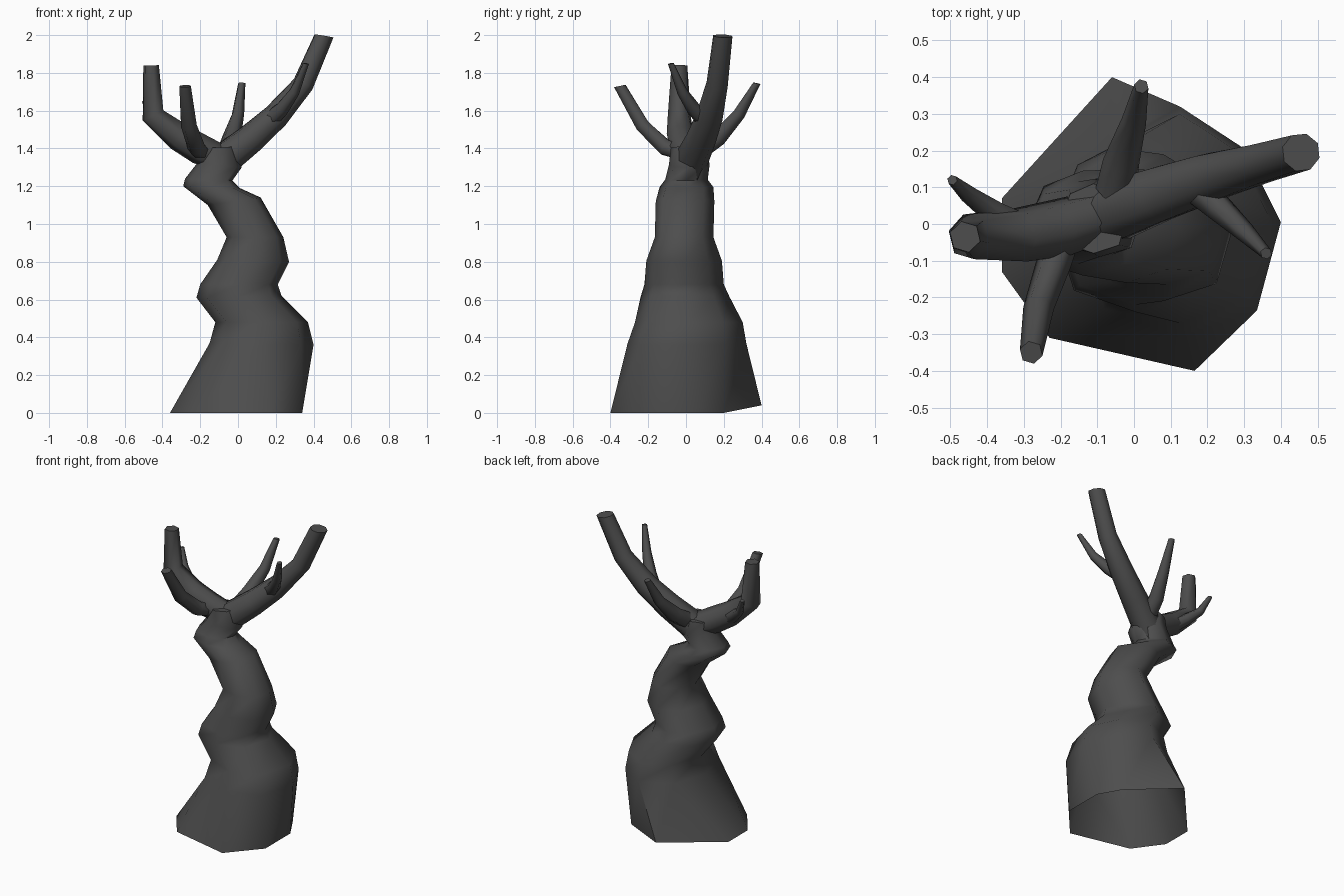
import bpy, bmesh, math
from mathutils import Vector

if "Cube" in bpy.data.objects:
    bpy.data.objects.remove(bpy.data.objects["Cube"])

SIDES = 8
bark = bpy.data.materials.new("dark_bark")
bark.diffuse_color = (0.075, 0.075, 0.075, 1)
bark.use_nodes = True
bark.node_tree.nodes["Principled BSDF"].inputs["Base Color"].default_value = bark.diffuse_color


def loft(name, rings, cap_start, cap_end):
    """Skin a list of equal-sized point rings."""
    bm = bmesh.new()
    loops = [[bm.verts.new(p) for p in ring] for ring in rings]
    n = len(loops[0])
    for a, b in zip(loops, loops[1:]):
        for i in range(n):
            j = (i + 1) % n
            bm.faces.new((a[i], a[j], b[j], b[i]))
    if cap_start:
        bm.faces.new(loops[0][::-1])
    if cap_end:
        bm.faces.new(loops[-1])
    if cap_start and cap_end:
        bmesh.ops.recalc_face_normals(bm, faces=bm.faces)
    mesh = bpy.data.meshes.new(name)
    bm.to_mesh(mesh)
    bm.free()
    mesh.materials.append(bark)
    ob = bpy.data.objects.new(name, mesh)
    bpy.context.collection.objects.link(ob)
    bpy.ops.object.select_all(action='DESELECT')
    ob.select_set(True)
    bpy.context.view_layer.objects.active = ob
    bpy.ops.object.shade_smooth_by_angle(angle=math.radians(65))
    return ob


def limb(name, path, sides=SIDES):
    """Tapered tube along (x, y, z, radius) points, cut level at the tip."""
    pts = [Vector(p[:3]) for p in path]
    rings = []
    for k, p in enumerate(pts):
        before = (p - pts[k - 1]).normalized() if k else Vector()
        after = (pts[k + 1] - p).normalized() if k < len(pts) - 1 else Vector((0, 0, 1.5))
        t = (before + after).normalized()
        u = Vector((0.3, 1, 0)).cross(t) if abs(t.y) < 0.6 else Vector((1, 0, 0))
        u = (u - t * u.dot(t)).normalized()
        v = t.cross(u)
        r = path[k][3]
        rings.append([p + r * (math.cos(a) * u + math.sin(a) * v)
                      for a in (2 * math.pi * i / sides for i in range(sides))])
    return loft(name, rings, True, True)


# Trunk: irregular open foot, then tilted oval rings (left x, left z, right x, right z, y min, y max)
foot = [(0.34, 0.06, 0), (0.26, 0.20, 0), (-0.06, 0.40, 0.04), (-0.36, 0.07, 0),
        (-0.36, -0.13, 0), (-0.23, -0.31, 0), (0.165, -0.40, 0), (0.34, -0.20, 0)]
sections = [
    (-0.15, 0.37, 0.40, 0.36, -0.31, 0.32),
    (-0.12, 0.48, 0.37, 0.48, -0.27, 0.30),
    (-0.22, 0.61, 0.23, 0.62, -0.24, 0.23),
    (-0.20, 0.68, 0.21, 0.68, -0.22, 0.20),
    (-0.11, 0.81, 0.27, 0.80, -0.21, 0.19),
    (-0.06, 0.93, 0.24, 0.93, -0.165, 0.145),
    (-0.16, 1.10, 0.12, 1.14, -0.16, 0.15),
    (-0.29, 1.20, 0.01, 1.19, -0.14, 0.145),
    (-0.28, 1.24, -0.03, 1.23, -0.11, 0.115),
    (-0.21, 1.33, 0.02, 1.30, -0.09, 0.125),
    (-0.20, 1.40, -0.02, 1.41, -0.08, 0.11),
]
bulge = [1, 0.9, 1, 1, 1, 1.06, 1, 1.08]   # slight unevenness round the trunk
rings = [foot]
for lx, lz, rx, rz, y0, y1 in sections:
    ring = []
    for i in range(SIDES):
        a = 2 * math.pi * i / SIDES
        c, s = bulge[i] * math.cos(a), bulge[i] * math.sin(a)
        f = (1 + c) / 2
        ring.append((lx + (rx - lx) * f, (y0 + y1) / 2 + (y1 - y0) / 2 * s,
                     lz + (rz - lz) * f))
    rings.append(ring)
loft("trunk", rings, False, True)

# Two main boughs of the fork
limb("right_bough", [(-0.14, 0.01, 1.25, 0.08), (-0.07, 0.03, 1.345, 0.09),
                     (0.065, 0.08, 1.45, 0.08), (0.20, 0.125, 1.57, 0.071),
                     (0.345, 0.165, 1.74, 0.058), (0.455, 0.195, 1.995, 0.053)])
limb("left_bough", [(-0.10, 0.02, 1.35, 0.075), (-0.20, -0.01, 1.395, 0.082),
                    (-0.31, -0.03, 1.46, 0.077), (-0.45, -0.035, 1.575, 0.063),
                    (-0.46, -0.035, 1.84, 0.043)], 6)

# Side twigs
limb("front_twig", [(-0.19, -0.03, 1.38, 0.045), (-0.22, -0.11, 1.405, 0.048),
                    (-0.26, -0.23, 1.52, 0.042), (-0.28, -0.35, 1.73, 0.032)], 6)
limb("back_twig", [(-0.05, 0.09, 1.40, 0.055), (-0.035, 0.17, 1.455, 0.05),
                   (0.0, 0.28, 1.58, 0.034), (0.02, 0.375, 1.745, 0.02)], 6)
limb("right_twig", [(0.18, 0.09, 1.56, 0.045), (0.235, 0.04, 1.61, 0.038),
                    (0.30, -0.02, 1.70, 0.028), (0.36, -0.08, 1.85, 0.016)], 6)
limb("left_twig", [(-0.31, -0.01, 1.44, 0.045), (-0.38, 0.03, 1.49, 0.036),
                   (-0.45, 0.08, 1.55, 0.025), (-0.495, 0.12, 1.65, 0.014)], 6)
